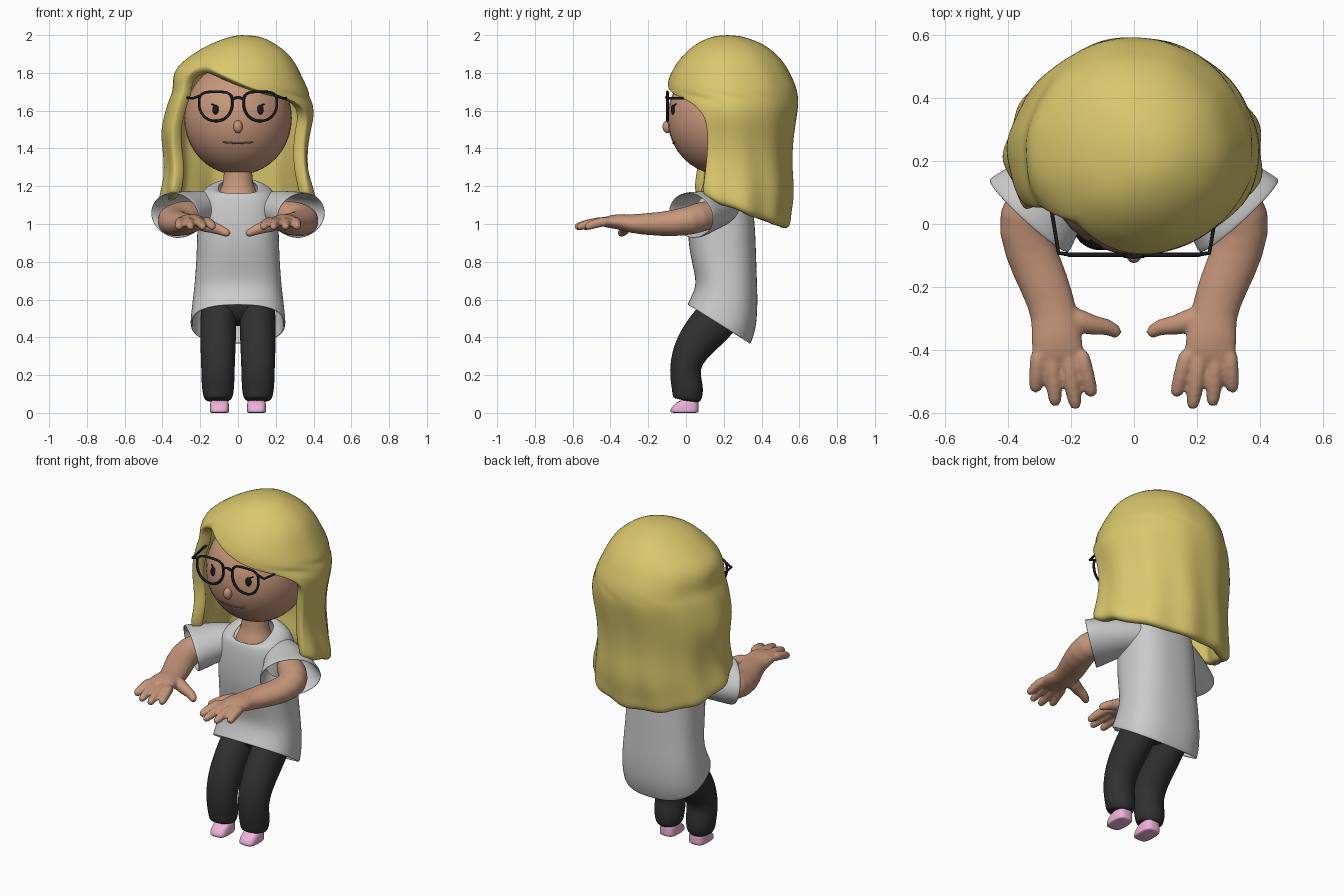
import bpy, bmesh, math
from mathutils import Vector

if "Cube" in bpy.data.objects:
    bpy.data.objects.remove(bpy.data.objects["Cube"])

def mat(name, rgb):
    m = bpy.data.materials.new(name)
    m.diffuse_color = (*rgb, 1)
    m.use_nodes = True
    m.node_tree.nodes["Principled BSDF"].inputs["Base Color"].default_value = m.diffuse_color
    return m

SKIN = mat("skin", (.57, .31, .2))
HAIR = mat("blonde", (.70, .57, .15))
DARK = mat("charcoal", (.03, .03, .03))
BLACK = mat("black", (.01, .01, .01))
PINK = mat("pink", (.85, .45, .7))
LIP = mat("lip", (.25, .11, .07))

def spow(v, e):
    return math.copysign(abs(v) ** e, v)

def ring(cx, zf, zb, rx, yf, yb, n=2.0, count=24):
    """Horizontal superellipse; zf / zb are its heights at front and back."""
    pts = []
    for i in range(count):
        a = 2 * math.pi * i / count
        u, v = spow(math.sin(a), 2 / n), spow(-math.cos(a), 2 / n)
        pts.append((cx + rx * u, (yf + yb) / 2 + (yb - yf) / 2 * v,
                    (zf + zb) / 2 + (zb - zf) / 2 * v))
    return pts

def tube(path, ref=(0, 0, 1), count=12):
    """Rings along a path of (x, y, z, side radius, up radius)."""
    pts = [Vector(p[:3]) for p in path]
    rings = []
    for i, p in enumerate(path):
        d = (pts[min(i + 1, len(pts) - 1)] - pts[max(i - 1, 0)]).normalized()
        side = d.cross(Vector(ref)).normalized()
        up = side.cross(d)
        rings.append([pts[i] + side * p[3] * math.cos(t) + up * p[4] * math.sin(t)
                      for t in (2 * math.pi * k / count for k in range(count))])
    return rings

def build(name, shells, material=None, closed=True, caps=True, sub=2, thick=0, voxel=0):
    """Skin each list of rings, all in one object."""
    bm = bmesh.new()
    for rings in shells:
        vs = [[bm.verts.new(p) for p in r] for r in rings]
        n = len(vs[0])
        for a, b in zip(vs, vs[1:]):
            for i in range(n if closed else n - 1):
                j = (i + 1) % n
                bm.faces.new((a[i], a[j], b[j], b[i]))
        if caps:
            bm.faces.new(vs[0])
            bm.faces.new(vs[-1])
    bmesh.ops.remove_doubles(bm, verts=bm.verts, dist=1e-4)
    bmesh.ops.recalc_face_normals(bm, faces=bm.faces)
    for f in bm.faces:
        f.smooth = True
    me = bpy.data.meshes.new(name)
    bm.to_mesh(me)
    bm.free()
    ob = bpy.data.objects.new(name, me)
    bpy.context.collection.objects.link(ob)
    if material:
        me.materials.append(material)
    if thick:
        m = ob.modifiers.new("thickness", 'SOLIDIFY')
        m.thickness, m.offset = thick, -1
    if sub:
        m = ob.modifiers.new("smooth", 'SUBSURF')
        m.levels = m.render_levels = sub
    if voxel:
        m = ob.modifiers.new("merge", 'REMESH')
        m.mode, m.voxel_size, m.use_smooth_shade = 'VOXEL', voxel, True
        m = ob.modifiers.new("soften", 'SMOOTH')
        m.factor, m.iterations = .5, 5
    return ob

def ball(name, loc, scale, material):
    bpy.ops.mesh.primitive_uv_sphere_add(segments=32, ring_count=20, location=loc)
    ob = bpy.context.object
    ob.name, ob.scale = name, scale
    ob.data.materials.append(material)
    bpy.ops.object.shade_smooth()
    return ob

def wire(name, pts, r, material, cyclic=False):
    cu = bpy.data.curves.new(name, 'CURVE')
    cu.dimensions, cu.bevel_depth, cu.bevel_resolution = '3D', r, 2
    cu.use_fill_caps = True
    s = cu.splines.new('POLY')
    s.points.add(len(pts) - 1)
    for p, q in zip(s.points, pts):
        p.co = (*q, 1)
    s.use_cyclic_u = cyclic
    cu.materials.append(material)
    bpy.context.collection.objects.link(bpy.data.objects.new(name, cu))

# head, face and neck
HC, HR = (0, .19, 1.56), (.285, .288, .30)
def face_y(x, z):
    return HC[1] - HR[1] * math.sqrt(1 - (x / HR[0]) ** 2 - ((z - HC[2]) / HR[2]) ** 2)

ball("head", HC, HR, SKIN)
ball("nose", (0, -.098, 1.515), (.024, .026, .034), SKIN)
build("neck", [[ring(0, z, z, r, .165 - r * .9, .165 + r * .9)
                for z, r in ((1.04, .13), (1.14, .115), (1.19, .09), (1.23, .075), (1.36, .075))]], SKIN)
mouth = [(.08 * k / 8, 1.428 + .005 * (k / 8) ** 2) for k in range(-8, 9)]
wire("mouth", [(x, face_y(x, z), z) for x, z in mouth], .004, LIP)

# eyes and glasses
for s, side in ((-1, "left"), (1, "right")):
    ball(side + "_eye", (s * .118, face_y(.118, 1.605), 1.605), (.018, .012, .026), BLACK)
    wire(side + "_lash", [(s * x, face_y(x, z) - .003, z) for x, z in ((.118, 1.625), (.14, 1.635))], .004, BLACK)
    rim = []
    for k in range(40):
        a = 2 * math.pi * k / 40
        e = .6 if math.sin(a) > 0 else .95
        rim.append((s * (.118 + .088 * spow(math.cos(a), e)), -.098,
                    1.64 + (.06 if math.sin(a) > 0 else .095) * spow(math.sin(a), e)))
    wire(side + "_lens_rim", rim, .007, BLACK, True)
    wire(side + "_temple", [(s * .2, -.098, 1.68), (s * .24, -.092, 1.665),
                            (s * .275, .12, 1.67)], .007, BLACK)
wire("glasses_bridge", [(-.034, -.1, 1.66), (0, -.104, 1.672), (.034, -.1, 1.66)], .007, BLACK)

# hair shell: height, left, right, front, back, left edge angle, right edge angle
HAIR_ROWS = [
    (2.00, .00, .00, .22, .22, -.65, -.65),
    (1.995, .05, .10, .14, .30, -.65, -.65),
    (1.955, .15, .20, .05, .41, -.65, -.65),
    (1.90, .24, .27, -.01, .48, -.65, -.65),
    (1.84, .32, .31, -.06, .53, -.65, -.65),
    (1.79, .345, .335, -.09, .555, -.90, -.30),
    (1.74, .345, .36, -.105, .58, -.98, .02),
    (1.69, .35, .385, -.11, .595, -1.0, .35),
    (1.65, .37, .40, -.11, .60, -1.0, .90),
    (1.58, .39, .405, -.10, .59, -1.0, 1.15),
    (1.50, .41, .38, -.09, .57, -1.0, 1.20),
    (1.40, .39, .365, -.09, .56, -1.05, 1.2),
    (1.30, .385, .38, -.09, .575, -1.0, 1.15),
    (1.22, .41, .41, -.09, .55, -.95, 1.1),
    (1.17, .415, .415, -.08, .55, -.95, 1.1)]
rows = []
for z, xl, xr, yf, yb, aL, aR in HAIR_ROWS:
    row, drop = [], max(0, 1.6 - z) / .43
    for k in range(57):
        t = aR + (aL + 2 * math.pi - aR) * k / 56
        w = 1 + (.006 + .016 * drop) * math.sin(11 * t + 5 * z) * min(1, (2 - z) * 5)
        s, c = math.sin(t), -math.cos(t)
        x = .02 * (z > 1.99) + w * s * (xr if s > 0 else xl)
        y = .22 + w * c * ((yb - .22) if c > 0 else (.22 - yf))
        row.append((x, y, z - .19 * drop * max(0, y) / .54))
    rows.append(row)
build("hair", [rows], HAIR, closed=False, caps=False, thick=.065)

# shirt: front height, back height, half width, front y, back y
SHIRT = [(1.15, 1.24, .10, .055, .25), (1.165, 1.245, .125, .045, .28), (1.16, 1.20, .20, .03, .33),
         (1.06, 1.08, .215, .012, .36), (.90, .90, .217, .008, .37), (.76, .72, .225, .04, .375),
         (.68, .60, .235, .055, .38), (.62, .46, .247, .03, .375), (.585, .385, .252, .012, .35),
         (.575, .365, .252, .006, .342)]
build("shirt", [[ring(0, *r, n=2.5, count=32) for r in SHIRT]], caps=False, thick=.012)

for s, side in ((-1, "left"), (1, "right")):
    # sleeve
    build(side + "_sleeve", [tube([(s * .12, .22, 1.09, .09, .08), (s * .2, .16, 1.08, .115, .10),
                                   (s * .28, .085, 1.06, .15, .115), (s * .335, .025, 1.045, .178, .128)],
                                  count=20)], caps=False, thick=.012)
    # arm, palm, fingers and thumb merged into one skin
    parts = [tube([(s * x, y, z, a, b) for x, y, z, a, b in (
        (.20, .17, 1.06, .07, .07), (.30, .10, 1.045, .085, .08), (.36, .03, 1.02, .088, .08),
        (.335, -.08, 1.0, .085, .07), (.28, -.20, 1.0, .08, .06), (.252, -.29, 1.0, .074, .05),
        (.247, -.36, 1.015, .084, .042), (.24, -.43, 1.01, .084, .03), (.238, -.44, 1.01, .07, .02))], count=16)]
    for bx, tx, ty in ((.172, .132, -.55), (.215, .184, -.59), (.262, .25, -.58), (.303, .314, -.535)):
        parts.append(tube([(s * (bx + (tx - bx) * f), -.40 + (ty + .40) * f, 1.015 - .035 * f * f, r, r)
                           for f, r in ((0, .027), (.3, .027), (.6, .026), (.9, .023), (1, .015))]))
    parts.append(tube([(s * x, y, z, r, r) for x, y, z, r in (
        (.215, -.29, 1.0, .035), (.17, -.31, .995, .04), (.125, -.325, .98, .032),
        (.085, -.325, .965, .027), (.055, -.345, .95, .023), (.046, -.355, .945, .013))]))
    build(side + "_arm", parts, SKIN, sub=1, voxel=.008)
    # trouser leg
    build(side + "_leg", [tube([(s * x, y, z, a, b) for x, y, z, a, b in (
        (.10, .26, .60, .11, .09), (.103, .19, .53, .12, .098), (.105, .09, .42, .115, .097),
        (.106, .015, .32, .095, .094), (.106, -.01, .22, .082, .09), (.106, .01, .13, .086, .088),
        (.105, .008, .075, .08, .078), (.105, .005, .062, .06, .06))], ref=(1, 0, 0), count=16)], DARK)
    # shoe
    build(side + "_shoe", [[ring(s * .098, zf, zb, rx, yf, yb, 3.2, 20) for zf, zb, rx, yf, yb in (
        (0, 0, .046, -.075, .06), (.002, .002, .052, -.084, .067), (.025, .025, .052, -.083, .067),
        (.05, .06, .049, -.055, .066), (.068, .075, .046, -.035, .064))]], PINK, sub=1)
ball("trouser_hips", (0, .21, .58), (.185, .13, .12), DARK)
